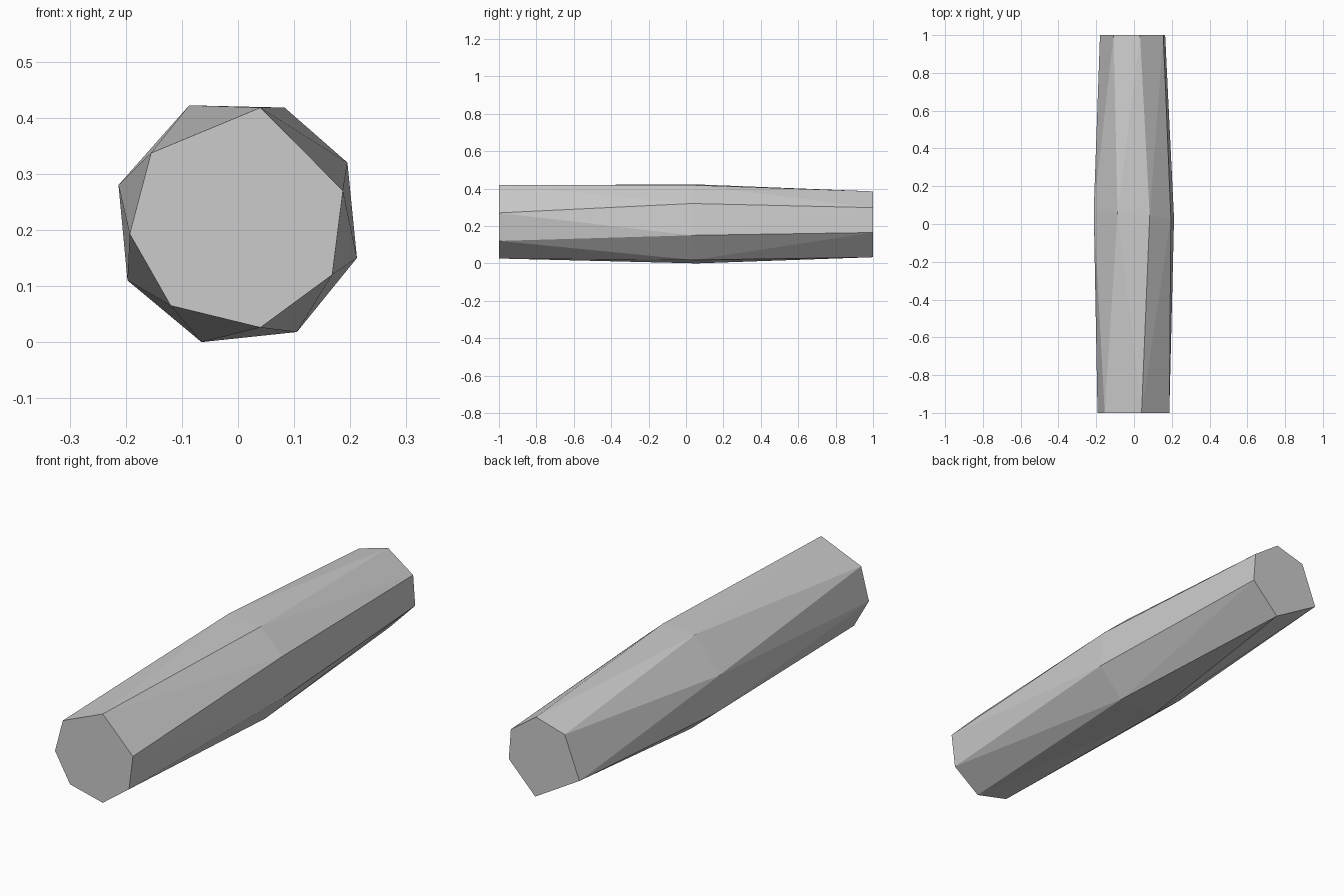
import bpy, bmesh

if "Cube" in bpy.data.objects:
    bpy.data.objects.remove(bpy.data.objects["Cube"])

# Cross-sections (x, z) of the rough-hewn bar: front cap, middle bulge, back cap
front = [(0.04, 0.418), (0.187, 0.27), (0.168, 0.12), (0.04, 0.026),
         (-0.12, 0.065), (-0.193, 0.193), (-0.155, 0.337)]
middle = [(-0.087, 0.422), (0.083, 0.418), (0.195, 0.32), (0.212, 0.15),
          (0.105, 0.018), (-0.065, 0.0), (-0.197, 0.11), (-0.213, 0.28)]
back = [(0.032, 0.385), (0.155, 0.298), (0.165, 0.165), (0.036, 0.033),
        (-0.18, 0.16), (-0.108, 0.345)]

# Faceted body: hull wrapped over the three sections, middle one slightly skewed
bm = bmesh.new()
for ring, y, skew in ((front, -1, 0), (middle, 0.05, -0.1), (back, 1, 0)):
    for x, z in ring:
        bm.verts.new((x, y + skew * x, z))
bmesh.ops.convex_hull(bm, input=bm.verts)

# Merge the flat end caps
bmesh.ops.dissolve_limit(bm, angle_limit=0.005, verts=bm.verts, edges=bm.edges)
bmesh.ops.recalc_face_normals(bm, faces=bm.faces)

mesh = bpy.data.meshes.new("log_body")
bm.to_mesh(mesh)
bm.free()
body = bpy.data.objects.new("log_body", mesh)
bpy.context.collection.objects.link(body)
